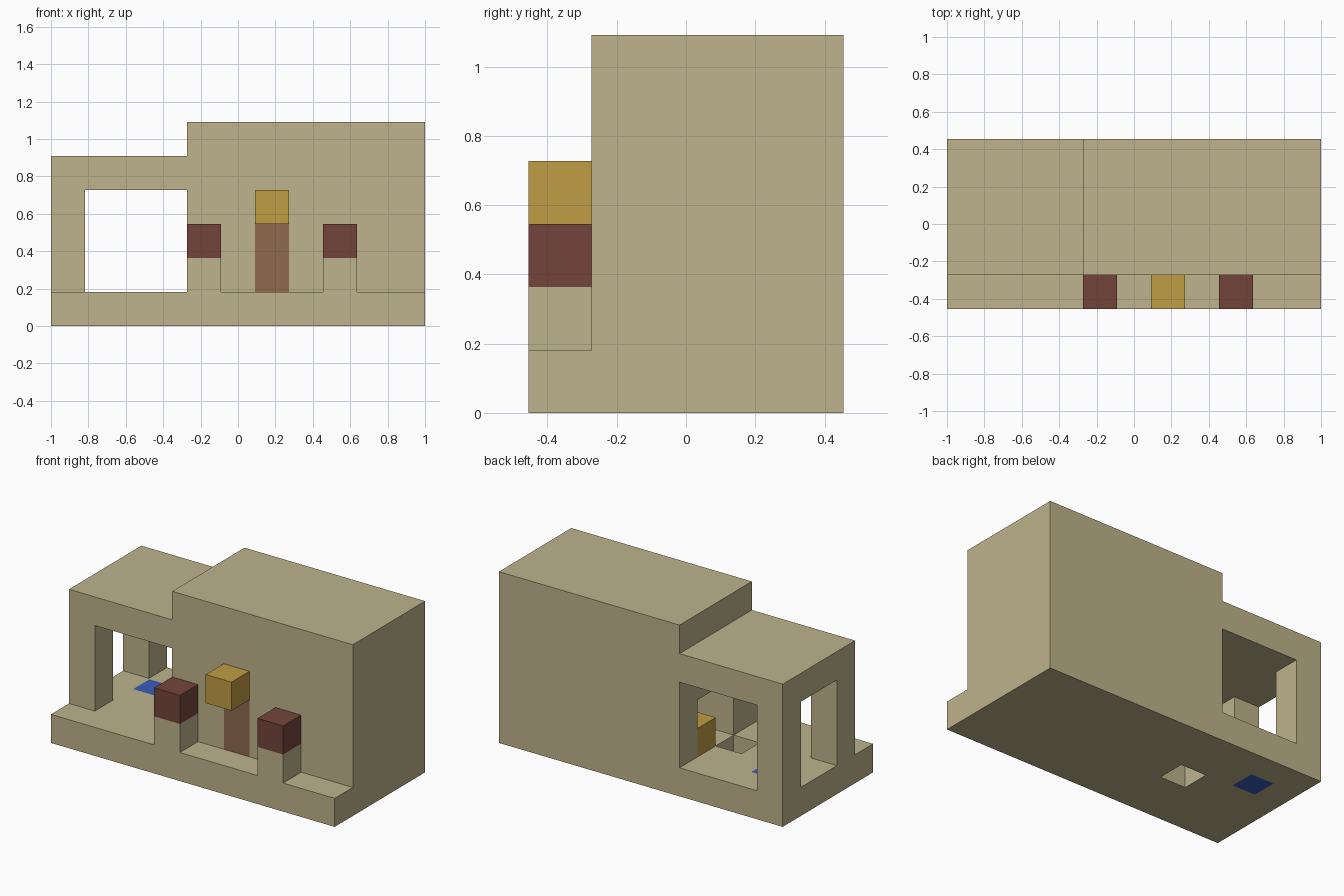
import bpy
from mathutils import Vector

cube = bpy.data.objects.get("Cube")
if cube:
    bpy.data.objects.remove(cube, do_unlink=True)

UNIT = 2 / 11                      # one building block
ORIGIN = Vector((-5.5, -2.5, 0))   # grid corner at front right of the base


def linear(c):
    c /= 255
    return c / 12.92 if c <= 0.04045 else ((c + 0.055) / 1.055) ** 2.4


def material(name, r, g, b):
    mat = bpy.data.materials.new(name)
    mat.use_nodes = True
    colour = (linear(r), linear(g), linear(b), 1)
    mat.diffuse_color = colour
    mat.node_tree.nodes["Principled BSDF"].inputs["Base Color"].default_value = colour
    return mat


SAND = material("sandstone", 190, 179, 140)
RED = material("dark_red", 116, 69, 59)
GOLD = material("gold", 192, 157, 69)
BROWN = material("door_brown", 143, 106, 80)
BLUE = material("water_blue", 58, 92, 185)


def box(name, lo, hi, mat=None):
    """Box between two corners given in blocks."""
    lo, hi = Vector(lo), Vector(hi)
    bpy.ops.mesh.primitive_cube_add(size=1)
    obj = bpy.context.object
    obj.name = name
    for v in obj.data.vertices:
        p = v.co + Vector((0.5, 0.5, 0.5))
        v.co = (ORIGIN + lo + Vector(a * b for a, b in zip(p, hi - lo))) * UNIT
    if mat:
        obj.data.materials.append(mat)
    return obj


def cut(obj, lo, hi):
    """Carve a box-shaped opening out of an object."""
    cutter = box("cutter", lo, hi)
    cutter.hide_render = True
    mod = obj.modifiers.new("opening", "BOOLEAN")
    mod.operation, mod.solver, mod.object = "DIFFERENCE", "EXACT", cutter
    bpy.context.view_layer.objects.active = obj
    bpy.ops.object.modifier_apply(modifier=mod.name)
    bpy.data.objects.remove(cutter, do_unlink=True)


# Base slab with a floor shaft and a water tile
base = box("base", (0, 0, 0), (11, 5, 1), SAND)
cut(base, (3, 2, -1), (4, 3, 2))
POOL = (1.05, 3.05), (1.95, 3.95)
cut(base, (*POOL[0], -1), (*POOL[1], 2))
box("pool", (*POOL[0], 0), (*POOL[1], 1), BLUE)

# Low open porch, open front and back, window in the side
porch = box("porch", (0, 1, 1), (4, 5, 5), SAND)
cut(porch, (1, 0, 0), (5, 6, 4))
cut(porch, (-1, 2, 0), (2, 4, 4))

# Tall hollow hall with an inner doorway and a front door
hall = box("hall", (4, 1, 1), (11, 5, 6), SAND)
cut(hall, (5, 2, 0), (10, 4, 5))
cut(hall, (3, 2, 0), (5.5, 4, 3))
cut(hall, (6, 0, 0), (7, 2.5, 3))
box("front_door", (6, 1, 1), (7, 2, 3), BROWN)
box("inner_chest", (4, 3, 1), (5, 4, 2), GOLD)

# Block above the door
box("door_lamp", (6, 0, 3), (7, 1, 4), GOLD)

# Matching pillars beside the door
for side, x in (("right", 4), ("left", 8)):
    box(side + "_pillar", (x, 0, 1), (x + 1, 1, 2), SAND)
    box(side + "_pillar_cap", (x, 0, 2), (x + 1, 1, 3), RED)
